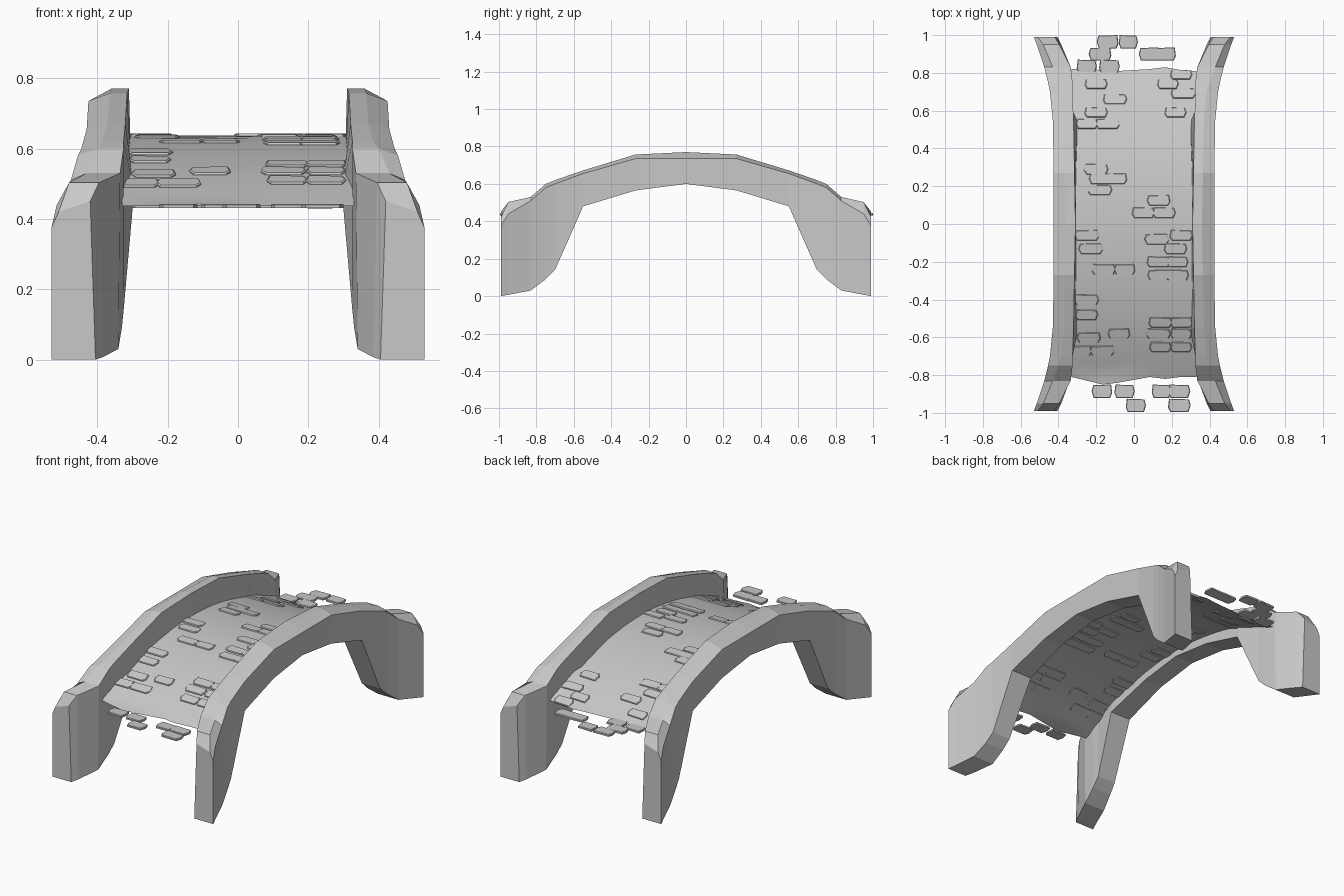
import bpy
import bmesh
import random
from mathutils import Matrix, Vector

random.seed(4)

default_cube = bpy.data.objects.get("Cube")
if default_cube:
    bpy.data.objects.remove(default_cube, do_unlink=True)

# One plain stone colour for the whole bridge
STONE = (0.58, 0.58, 0.58, 1.0)
stone = bpy.data.materials.new("pale grey stone")
stone.use_nodes = True
stone.diffuse_color = STONE
stone.node_tree.nodes["Principled BSDF"].inputs["Base Color"].default_value = STONE


def make_object(name, bm):
    """Turn a bmesh into a linked object with the stone material."""
    mesh = bpy.data.meshes.new(name)
    bm.to_mesh(mesh)
    bm.free()
    mesh.materials.append(stone)
    obj = bpy.data.objects.new(name, mesh)
    bpy.context.scene.collection.objects.link(obj)
    return obj


def deck_height(y):
    """Height of the arched walkway, level beyond both of its ends."""
    return max(0.437, 0.637 - 0.2 * (abs(y) / 0.81) ** 2)


# Side wall sections from midspan to the foot:
# y, outer x, shoulder z, top outer x, top z, top inner x, bottom inner x, bottom z
SECTIONS = [
    (0, .425, .735, .36, .77, .31, .305, .6),
    (.27, .425, .735, .365, .757, .315, .305, .565),
    (.55, .43, .655, .37, .672, .32, .295, .48),
    (.7, .445, .6, .385, .62, .325, .325, .14),
    (.75, .455, .58, .4, .6, .325, .33, .09),
    (.83, .475, .51, .43, .53, .335, .34, .03),
    (.95, .515, .44, .48, .503, .395, .385, .007),
    (.99, .53, .375, .51, .42, .42, .405, 0),
]


def build_wall(name, side):
    """Loft the sections along the full length of one parapet."""
    bm = bmesh.new()
    rings = []
    stations = [(-1, s) for s in reversed(SECTIONS[1:])] + [(1, s) for s in SECTIONS]
    for end, (y, xo, zs, xt, zt, xi, xb, zb) in stations:
        outline = [(xo, zb), (xo, zs), (xt, zt), (xi, zt), (xb, zb)]
        if y == SECTIONS[-1][0]:
            outline[3] = (xi, zt + 0.03)
        rings.append([bm.verts.new((side * x, end * y, z)) for x, z in outline])
    for a, b in zip(rings, rings[1:]):
        for i in range(len(a)):
            j = (i + 1) % len(a)
            bm.faces.new((a[i], a[j], b[j], b[i]))
    bm.faces.new(rings[0])
    bm.faces.new(rings[-1])
    bmesh.ops.recalc_face_normals(bm, faces=bm.faces)
    return make_object(name, bm)


build_wall("left_wall", 1)
build_wall("right_wall", -1)

# Arched walkway: a smooth sheet with uneven ends
FRONT_EDGE = [-.81, -.83, -.85, -.84, -.825, -.81, -.82, -.81, -.81]
BACK_EDGE = [.82, .82, .815, .81, .815, .82, .83, .815, .81]
STEPS = 32
bm = bmesh.new()
rows = []
for step in range(STEPS + 1):
    t = step / STEPS
    row = []
    for i, (front, back) in enumerate(zip(FRONT_EDGE, BACK_EDGE)):
        y = front + (back - front) * t
        x = (i / (len(FRONT_EDGE) - 1) - 0.5) * 0.66
        row.append(bm.verts.new((x, y, deck_height(y))))
    rows.append(row)
for a, b in zip(rows, rows[1:]):
    for i in range(len(a) - 1):
        bm.faces.new((a[i], a[i + 1], b[i + 1], b[i]))
walkway = make_object("walkway", bm)
walkway.data.shade_smooth()


def add_paver(bm, x, y, width, depth, thickness):
    """Add one worn six-sided paving stone lying along the walkway."""
    w, d = width / 2, depth / 2
    outline = [(-w, 0), (-w * 0.8, -d), (w * 0.8, -d), (w, -d * 0.3),
               (w * 0.9, d), (-w * 0.85, d * 0.9)]
    if random.random() < 0.5:
        outline = [(-px, py) for px, py in reversed(outline)]
    slope = Vector((0, 0.04, deck_height(y + 0.02) - deck_height(y - 0.02)))
    tilt = Vector((0, 1, 0)).rotation_difference(slope).to_matrix().to_4x4()
    place = Matrix.Translation((x, y, deck_height(y))) @ tilt
    rings = []
    for scale, z in ((1, -thickness), (1, thickness * 0.5), (0.93, thickness)):
        rings.append([bm.verts.new(place @ Vector((px * scale, py * scale, z)))
                      for px, py in outline])
    for a, b in zip(rings, rings[1:]):
        for i in range(len(a)):
            j = (i + 1) % len(a)
            bm.faces.new((a[i], a[j], b[j], b[i]))
    bm.faces.new(list(reversed(rings[0])))
    bm.faces.new(rings[-1])


def build_pavers(name, courses, width, depth, thickness):
    """Lay courses of stones, each course given as y and its x positions."""
    bm = bmesh.new()
    for y, positions in courses:
        for x in positions:
            add_paver(bm, x, y, width * random.uniform(0.92, 1.1), depth, thickness)
    make_object(name, bm)


# Stones standing slightly proud of the walkway
build_pavers("walkway_pavers", [
    (.79, [.25]), (.74, [-.2, .18]), (.69, [.26]), (.66, [-.1]),
    (.59, [-.2, .22]), (.53, [-.25, -.14]), (.29, [-.2]),
    (.24, [-.18, -.1]), (.18, [-.18]), (.125, [.13]), (.06, [.05, .16]),
    (-.06, [-.25, .25]), (-.08, [.12]), (-.13, [-.23, .22]),
    (-.2, [.13, .23]), (-.24, [-.16, -.05]), (-.27, [.13, .23]),
    (-.4, [-.25]), (-.48, [-.25]), (-.52, [.14, .25]),
    (-.58, [-.08, .13, .25]), (-.6, [-.24]), (-.65, [.14, .25]),
    (-.67, [-.28, -.17]),
], 0.12, 0.055, 0.006)

# Loose stones on the ground beyond both ends
build_pavers("loose_pavers", [
    (.965, [-.14, -.03]), (.9, [-.18, .08, .165]), (.835, [-.25, -.13]),
    (-.885, [-.17, -.05, .145, .24]), (-.96, [.01, .24]),
], 0.11, 0.07, 0.006)
